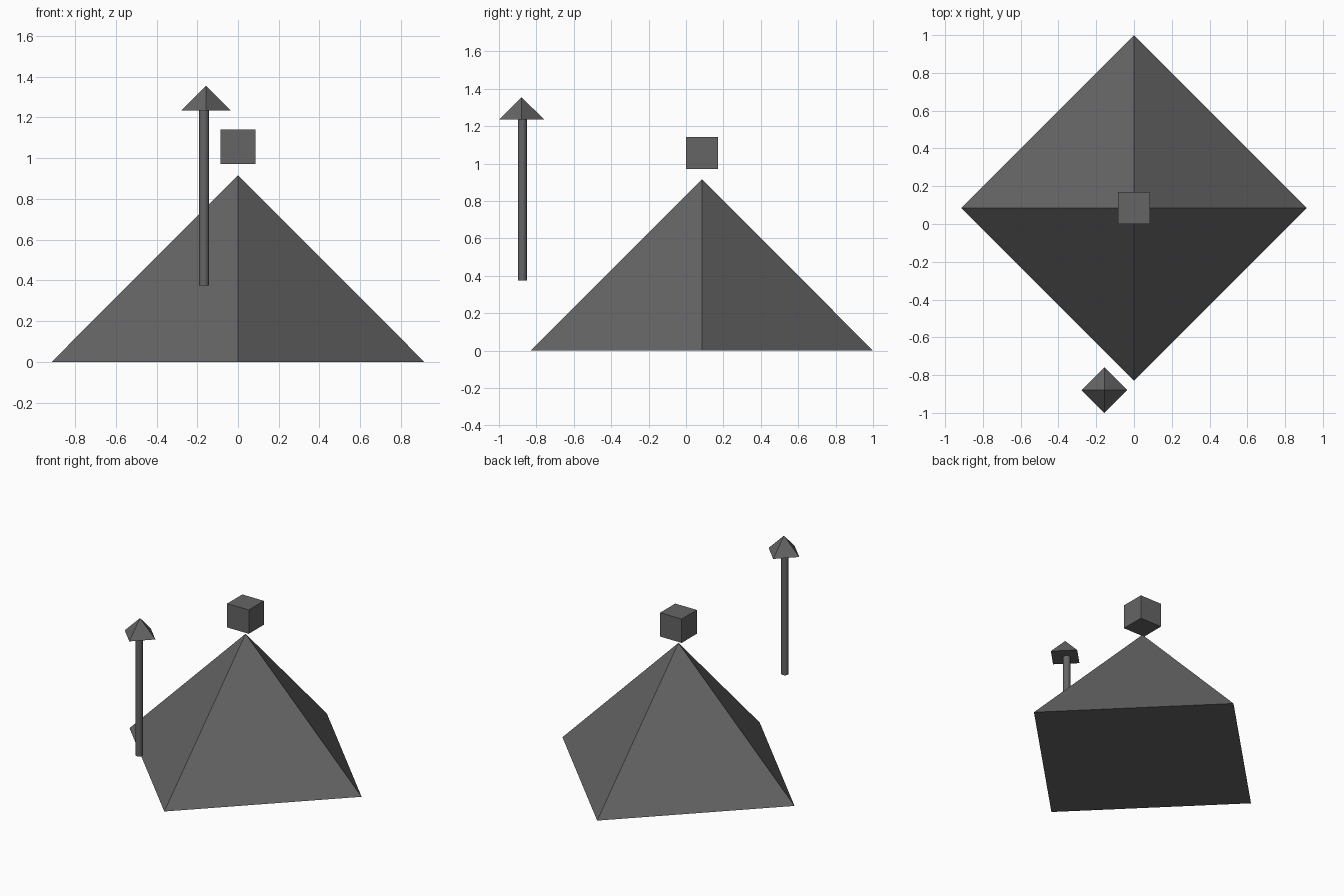
import bpy

if "Cube" in bpy.data.objects:
    bpy.data.objects.remove(bpy.data.objects["Cube"])

grey = bpy.data.materials.new("dark grey")
grey.diffuse_color = (0.13, 0.13, 0.13, 1)
grey.use_nodes = True
grey.node_tree.nodes["Principled BSDF"].inputs["Base Color"].default_value = grey.diffuse_color


def finish(name):
    obj = bpy.context.object
    obj.name = name
    obj.data.materials.append(grey)
    return obj


def pyramid(name, x, y, z, radius, height):
    # four-sided cone with corners on the x and y axes
    bpy.ops.mesh.primitive_cone_add(vertices=4, radius1=radius, radius2=0, depth=height,
                                    location=(x, y, z + height / 2))
    return finish(name)


# Large pyramid
pyramid("pyramid", 0, 0.085, 0, 0.915, 0.917)

# Cube floating above the tip
bpy.ops.mesh.primitive_cube_add(size=0.17, location=(0, 0.085, 1.057))
finish("floating_cube")

# Staff with a pyramid head
bpy.ops.mesh.primitive_cylinder_add(vertices=32, radius=0.024, depth=0.86,
                                    location=(-0.167, -0.875, 0.805))
finish("staff_shaft")
bpy.ops.object.shade_smooth_by_angle()
pyramid("staff_head", -0.157, -0.879, 1.235, 0.121, 0.12)
